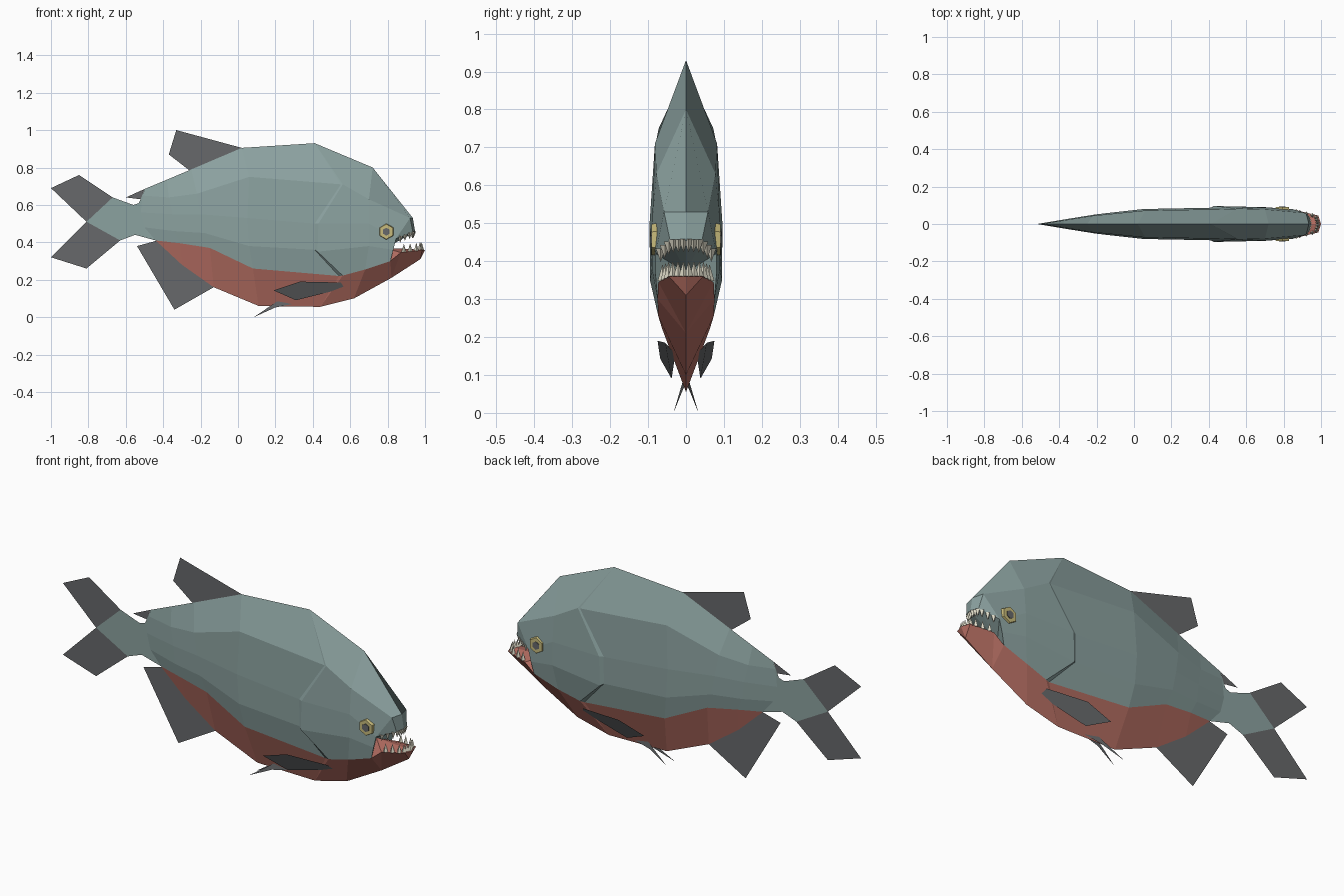
import bpy, bmesh, math
from mathutils import Vector, Matrix

if "Cube" in bpy.data.objects:
    bpy.data.objects.remove(bpy.data.objects["Cube"])


def mat(name, rgb):
    m = bpy.data.materials.new(name)
    m.diffuse_color = (*rgb, 1)
    m.use_nodes = True
    m.node_tree.nodes["Principled BSDF"].inputs["Base Color"].default_value = m.diffuse_color
    return m


SKIN = mat("slate_skin", (0.26, 0.36, 0.35))
BELLY = mat("red_belly", (0.46, 0.155, 0.122))
FIN = mat("dark_fin", (0.135, 0.14, 0.145))
GOLD = mat("gold_eye", (0.58, 0.50, 0.20))
TOOTH = mat("ivory_tooth", (0.74, 0.71, 0.58))


def finish(name, bm, *mats):
    me = bpy.data.meshes.new(name)
    bm.to_mesh(me)
    bm.free()
    for m in mats:
        me.materials.append(m)
    ob = bpy.data.objects.new(name, me)
    bpy.context.collection.objects.link(ob)
    return ob


def add_face(bm, pts, index=0):
    f = bm.faces.new([bm.verts.new(p) for p in pts])
    f.material_index = index


def flip(p, s):
    return Vector((p[0], p[1] * s, p[2]))


# Body half-rings (x, y, z), each: back ridge, shoulder, flank, lower flank, belly line, keel
trunk = [
    [(-.5, 0, .685), (-.51, 0, .65), (-.52, 0, .56), (-.5, 0, .48), (-.44, 0, .41), (-.44, 0, .41)],
    [(-.38, 0, .735), (-.37, .02, .64), (-.35, .028, .55), (-.34, .028, .46), (-.31, .022, .395), (-.30, 0, .28)],
    [(-.25, 0, .79), (-.22, .044, .66), (-.2, .052, .55), (-.18, .052, .45), (-.15, .042, .37), (-.13, 0, .16)],
    [(.02, 0, .905), (.06, .072, .75), (.05, .08, .53), (.06, .078, .38), (.08, .06, .26), (.11, 0, .06)],
    [(.41, 0, .93), (.55, .080, .71), (.41, .087, .50), (.41, .084, .36), (.54, .058, .22), (.44, 0, .055)],
]
# The head starts with a raised gill cover edge
head = [
    [(.41, 0, .93), (.56, .082, .71), (.43, .096, .50), (.425, .095, .35), (.56, .063, .222), (.44, 0, .055)],
    [(.72, 0, .80), (.70, .078, .63), (.70, .089, .50), (.70, .09, .38), (.68, .073, .255), (.62, 0, .10)],
    [(.935, 0, .53), (.92, .058, .53), (.845, .08, .42), (.83, .08, .36), (.815, .075, .30), (.82, 0, .21)],
]
rings = trunk + head
T, U, M, N, B, K = head[-1]
lip0, lip1 = (.947, 0, .455), (.935, .042, .455)                  # upper lip
jaw_side, jaw1, jaw0 = (.87, .073, .345), (.985, .045, .36), (1, 0, .36)
chin, throat = (.975, 0, .31), (.79, 0, .37)

bm = bmesh.new()
for s in (1, -1):
    for a, b in zip(rings, rings[1:]):
        for i in range(5):
            quad = [flip(p, s) for p in (a[i], a[i + 1], b[i + 1], b[i])]
            clean = [p for j, p in enumerate(quad) if (p - quad[j - 1]).length > 1e-5]
            if len(clean) > 2:
                add_face(bm, clean, int(i == 4))
    # snout, mouth lining
    for pts in ([T, U, lip1, lip0], [U, M, lip1], [throat, lip0, lip1],
                [throat, lip1, M], [throat, M, N], [throat, N, B]):
        add_face(bm, [flip(p, s) for p in pts])
    # lower jaw
    for pts in ([K, B, jaw_side], [K, jaw_side, jaw1, chin], [chin, jaw1, jaw0],
                [throat, B, jaw_side], [throat, jaw_side, jaw1, jaw0]):
        add_face(bm, [flip(p, s) for p in pts], 1)
bmesh.ops.remove_doubles(bm, verts=bm.verts, dist=1e-4)
bmesh.ops.recalc_face_normals(bm, faces=bm.faces)
finish("body", bm, SKIN, BELLY)


# Flat plates in the middle plane, as (x, z) outlines
def plate(name, outline, m):
    bm = bmesh.new()
    add_face(bm, [(x, 0, z) for x, z in outline])
    finish(name, bm, m)


plate("tail_stem", [(-.5, .68), (-.53, .61), (-.56, .60), (-.67, .64), (-.81, .51),
                    (-.63, .41), (-.55, .44), (-.44, .41)], SKIN)
plate("dorsal_fin", [(.02, .905), (-.33, 1), (-.37, .87), (-.26, .785)], FIN)
plate("rear_back_fin", [(-.5, .685), (-.6, .64), (-.52, .63)], FIN)
plate("upper_tail_fin", [(-.67, .64), (-.85, .76), (-1, .69), (-.81, .51)], FIN)
plate("lower_tail_fin", [(-.81, .51), (-1, .32), (-.81, .26), (-.63, .41)], FIN)
plate("anal_fin", [(-.43, .41), (-.54, .38), (-.34, .04), (-.13, .16), (-.30, .28)], FIN)


# Paired fins
def paired(name, pts):
    bm = bmesh.new()
    for s in (1, -1):
        add_face(bm, [flip(p, s) for p in pts])
    finish(name, bm, FIN)


paired("pectoral_fins", [(.57, .028, .155), (.55, .055, .185), (.33, .075, .19),
                         (.19, .068, .143), (.31, .038, .09)])
paired("pelvic_fins", [(.29, .004, .07), (.21, .008, .085), (.085, .033, 0), (.2, .012, .052)])


# Eyes: gold bevelled disc with a dark pupil plate
def eye_part(name, r1, r2, depth, y, m):
    bm = bmesh.new()
    for s in (1, -1):
        mx = Matrix.Translation((.793, y * s, .457)) @ Matrix.Rotation(-s * math.pi / 2, 4, 'X')
        bmesh.ops.create_cone(bm, cap_ends=True, segments=6, radius1=r1, radius2=r2,
                              depth=depth, matrix=mx)
    finish(name, bm, m)


eye_part("eyes", .047, .04, .024, .079, GOLD)
eye_part("pupils", .021, .021, .006, .091, FIN)


# Teeth: small pyramids set along each jaw line
def teeth(name, path, per_part, length, up):
    bm = bmesh.new()
    for a, b in zip(path, path[1:]):
        for k in range(per_part):
            p = Vector(a).lerp(Vector(b), (k + .5) / per_part)
            for s in (1, -1):
                mx = Matrix.Translation(flip(p, s) + Vector((0, 0, up * length * .4)))
                if up < 0:
                    mx = mx @ Matrix.Rotation(math.pi, 4, 'X')
                bmesh.ops.create_cone(bm, cap_ends=True, segments=4, radius1=.013, radius2=0,
                                      depth=length, matrix=mx)
    finish(name, bm, TOOTH)


teeth("upper_teeth", [(.855, .072, .425), (.93, .04, .453), (.94, 0, .455)], 3, .035, -1)
teeth("lower_teeth", [(.87, .066, .35), (.97, .042, .36), (.985, 0, .36)], 3, .045, 1)
